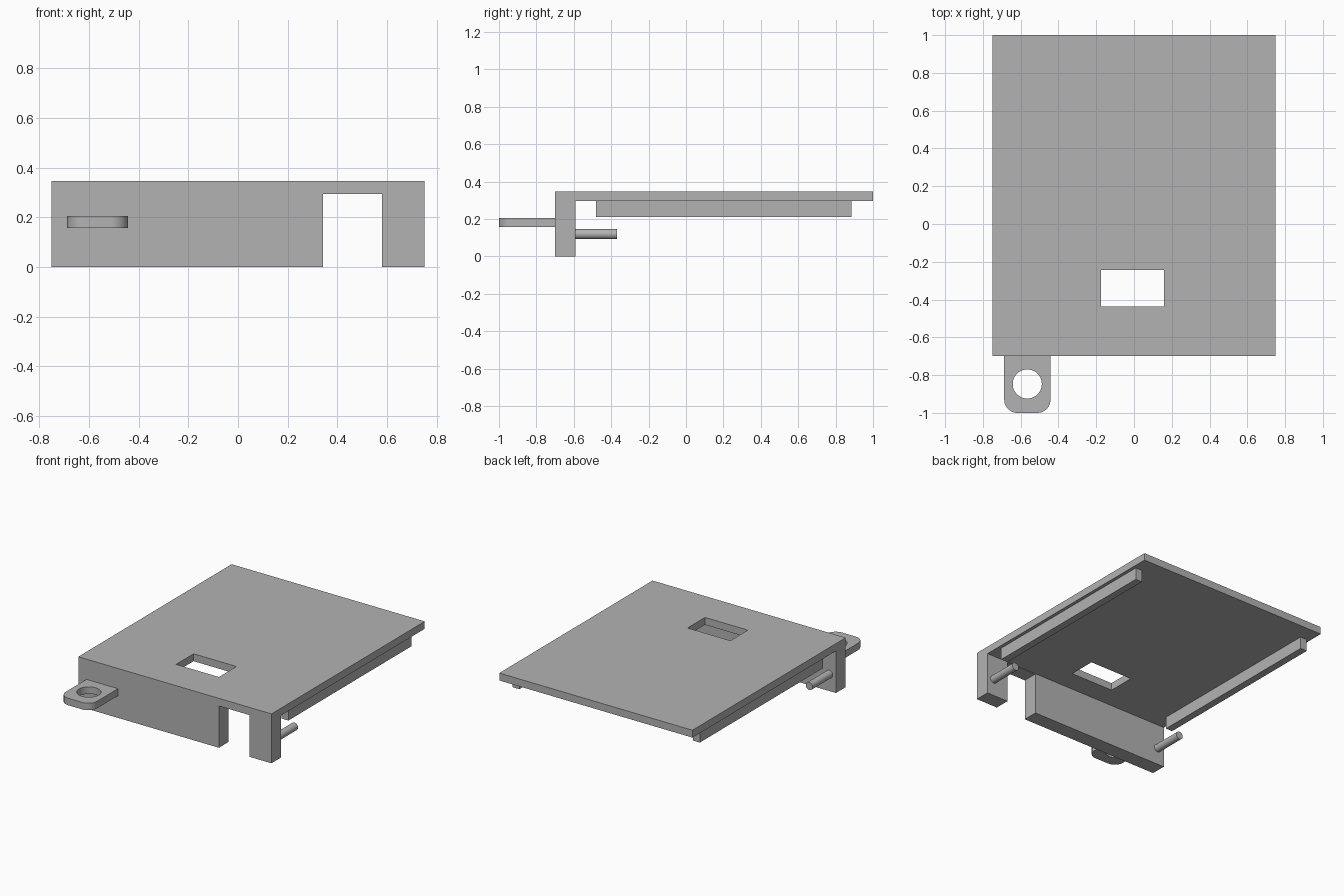
import bpy
import bmesh
from math import radians, sin, cos, pi
from mathutils import Matrix, Vector

if "Cube" in bpy.data.objects:
    bpy.data.objects.remove(bpy.data.objects["Cube"])

grey = bpy.data.materials.new("plain grey")
grey.use_nodes = True
colour = (0.45, 0.45, 0.45, 1)
grey.diffuse_color = colour
grey.node_tree.nodes["Principled BSDF"].inputs["Base Color"].default_value = colour


def finish(name, bm):
    bmesh.ops.recalc_face_normals(bm, faces=bm.faces)
    mesh = bpy.data.meshes.new(name)
    bm.to_mesh(mesh)
    bm.free()
    mesh.materials.append(grey)
    obj = bpy.data.objects.new(name, mesh)
    bpy.context.collection.objects.link(obj)
    return obj


def prism(name, points, depth):
    """Extrude a closed outline along the depth vector."""
    bm = bmesh.new()
    face = bm.faces.new([bm.verts.new(p) for p in points])
    new = bmesh.ops.extrude_face_region(bm, geom=[face])["geom"]
    verts = [v for v in new if isinstance(v, bmesh.types.BMVert)]
    bmesh.ops.translate(bm, verts=verts, vec=Vector(depth))
    return finish(name, bm)


def box(name, x, y, z):
    outline = [(x[0], y[0], z[0]), (x[1], y[0], z[0]), (x[1], y[1], z[0]), (x[0], y[1], z[0])]
    return prism(name, outline, (0, 0, z[1] - z[0]))


def cylinder(name, radius, length, centre, axis="Z"):
    bm = bmesh.new()
    turn = Matrix.Rotation(radians(90), 4, "X") if axis == "Y" else Matrix()
    bmesh.ops.create_cone(bm, cap_ends=True, segments=48, radius1=radius, radius2=radius,
                          depth=length, matrix=Matrix.Translation(centre) @ turn)
    return finish(name, bm)


def cut(target, cutter):
    mod = target.modifiers.new("cut", "BOOLEAN")
    mod.operation = "DIFFERENCE"
    mod.solver = "EXACT"
    mod.object = cutter
    cutter.hide_render = True
    cutter.hide_set(True)


def smooth(obj):
    bpy.ops.object.select_all(action="DESELECT")
    obj.select_set(True)
    bpy.context.view_layer.objects.active = obj
    bpy.ops.object.shade_smooth_by_angle(angle=radians(30))


TOP, UNDER = 0.347, 0.295
FRONT, INNER = -0.70, -0.592

# Cover plate and front wall as one L-shaped body
profile = [(FRONT, 0), (INNER, 0), (INNER, UNDER), (1, UNDER), (1, TOP), (FRONT, TOP)]
body = prism("cover_and_front_wall", [(-0.75, y, z) for y, z in profile], (1.5, 0, 0))
cut(body, box("window_cutter", (-0.175, 0.158), (-0.437, -0.243), (0.2, 0.5)))
cut(body, box("notch_cutter", (0.342, 0.58), (-0.8, -0.5), (-0.1, 0.293)))

# Rails under the cover and pins behind the wall, one per side
for side, s in (("left", 1), ("right", -1)):
    box(side + "_rail", sorted((s * 0.675, s * 0.727)), (-0.48, 0.885), (0.21, UNDER))
    smooth(cylinder(side + "_pin", 0.027, 0.222, (s * 0.698, INNER + 0.111, 0.119), "Y"))

# Mounting lug with two rounded corners and a round hole
x0, x1, r = -0.687, -0.442, 0.07
outline = [(x1, FRONT), (x0, FRONT)]
for cx, start in ((x0 + r, pi), (x1 - r, 1.5 * pi)):
    for i in range(13):
        a = start + i * pi / 24
        outline.append((cx + r * cos(a), -1 + r + r * sin(a)))
lug = prism("mounting_lug", [(x, y, 0.156) for x, y in outline], (0, 0, 0.049))
smooth(lug)
cut(lug, cylinder("lug_hole_cutter", 0.077, 0.3, (-0.565, -0.847, 0.18)))
